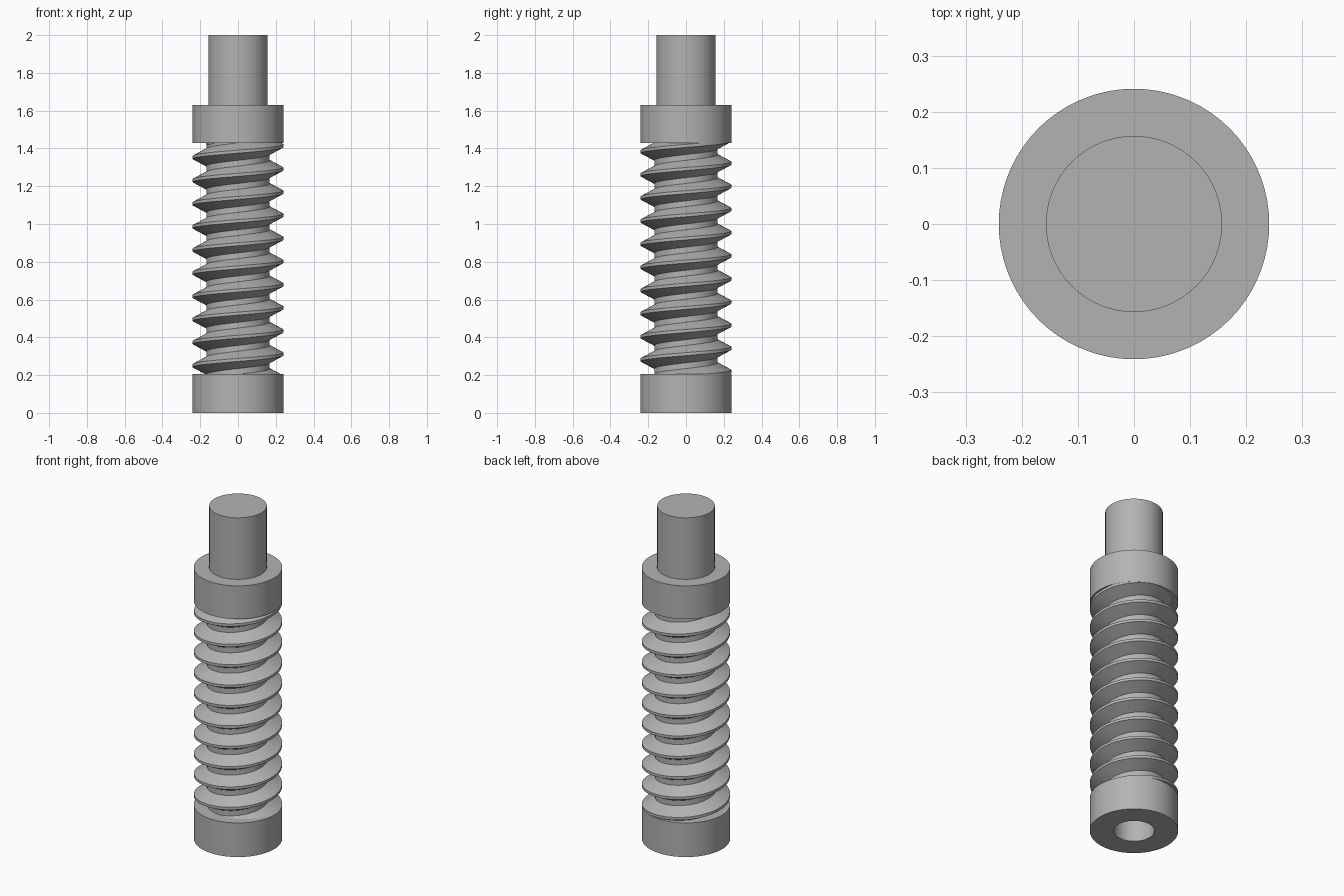
import bpy, bmesh, math

cube = bpy.data.objects.get("Cube")
if cube:
    bpy.data.objects.remove(cube)

SEGMENTS = 72
PITCH = 0.1225
OUTER, ROOT, SHAFT, BORE = 0.241, 0.168, 0.157, 0.111
LOW, HIGH = 0.205, 1.43          # threaded span between the collars

grey = bpy.data.materials.new("grey metal")
grey.use_nodes = True
colour = (0.45, 0.45, 0.45, 1)
grey.diffuse_color = colour
grey.node_tree.nodes["Principled BSDF"].inputs["Base Color"].default_value = colour


def finish(name, bm):
    bmesh.ops.remove_doubles(bm, verts=bm.verts, dist=1e-5)
    bmesh.ops.recalc_face_normals(bm, faces=bm.faces)
    mesh = bpy.data.meshes.new(name)
    bm.to_mesh(mesh)
    bm.free()
    mesh.materials.append(grey)
    obj = bpy.data.objects.new(name, mesh)
    bpy.context.collection.objects.link(obj)
    bpy.ops.object.select_all(action='DESELECT')
    obj.select_set(True)
    bpy.context.view_layer.objects.active = obj
    bpy.ops.object.shade_smooth_by_angle(angle=math.radians(25))
    return obj


def sweep(name, profile, steps, start=0.0, rise=0.0):
    """Turn a (radius, height) profile about z, climbing by rise per turn."""
    bm = bmesh.new()
    rings = []
    for i in range(steps + 1):
        a = start + math.tau * i / SEGMENTS
        climb = rise * i / SEGMENTS
        rings.append([bm.verts.new((r * math.cos(a), r * math.sin(a), z + climb))
                      for r, z in profile])
    for a, b in zip(rings, rings[1:]):
        for j in range(len(profile) - 1):
            quad = (a[j], b[j], b[j + 1], a[j + 1])
            bm.faces.new(quad)
    bmesh.ops.dissolve_degenerate(bm, dist=1e-6, edges=bm.edges)
    return finish(name, bm)


# Bottom collar with a blind bore
sweep("bottom_collar", [(0, 0.37), (BORE, 0.37), (BORE, 0), (OUTER, 0),
                        (OUTER, LOW), (0.14, LOW)], SEGMENTS)

# Top collar and plain peg
sweep("top_collar", [(0.14, HIGH), (OUTER, HIGH), (OUTER, 1.63),
                     (SHAFT, 1.63)], SEGMENTS)
sweep("top_peg", [(SHAFT, 1.63), (SHAFT, 2), (0, 2)], SEGMENTS)

# Right-handed thread; its ends run out inside the collars
crest, flank = 0.008, 0.046
tooth = [(ROOT, -PITCH / 2), (ROOT, -flank), (OUTER - 0.001, -crest),
         (OUTER - 0.001, crest), (ROOT, flank), (ROOT, PITCH / 2)]
first = 0.25 - PITCH
sweep("screw_thread", [(r, z + first) for r, z in tooth],
      SEGMENTS * 11, start=math.pi, rise=PITCH)
